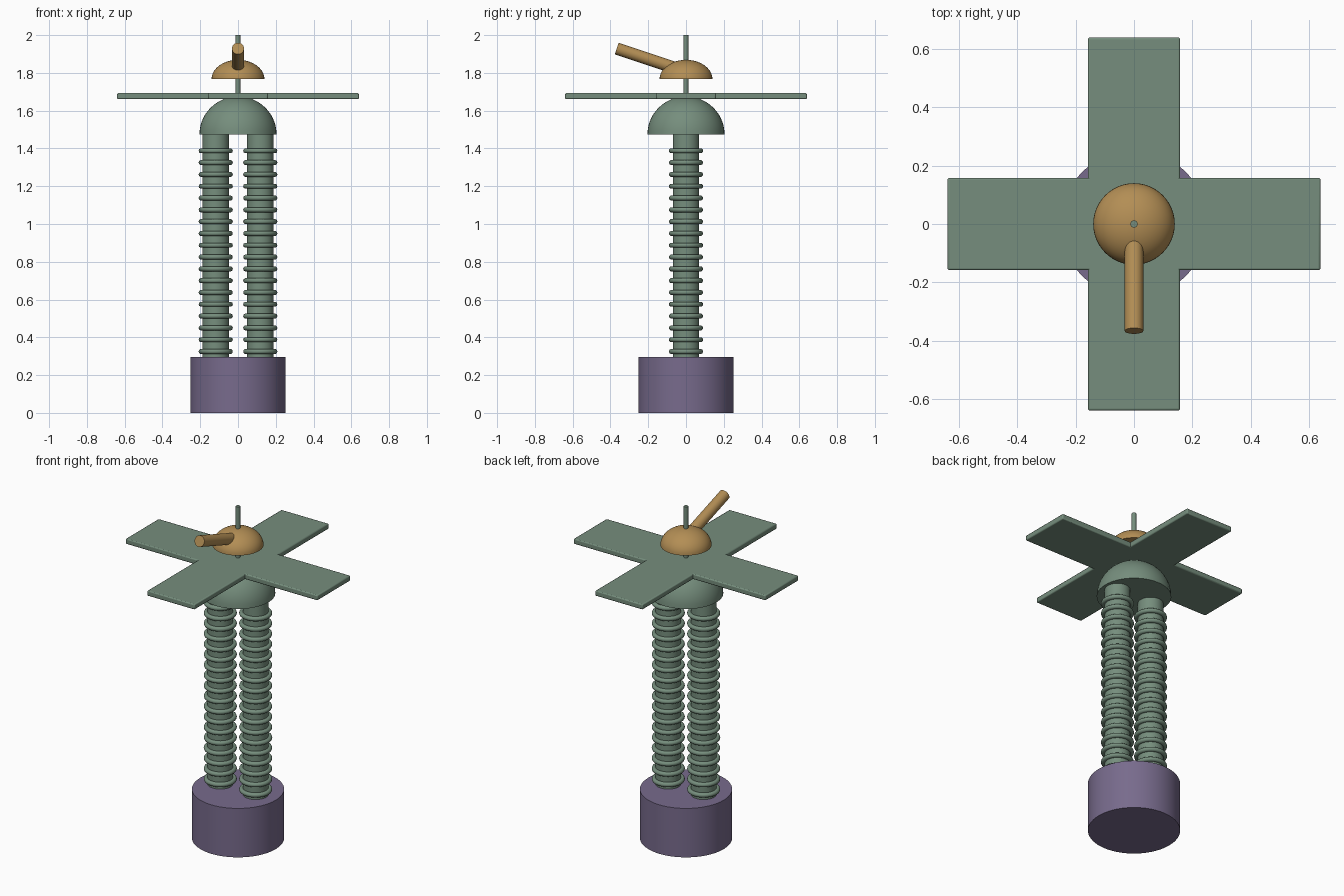
import bpy, math
from mathutils import Vector

if "Cube" in bpy.data.objects:
    bpy.data.objects.remove(bpy.data.objects["Cube"])


def material(name, rgb):
    m = bpy.data.materials.new(name)
    m.diffuse_color = (*rgb, 1)
    m.use_nodes = True
    m.node_tree.nodes["Principled BSDF"].inputs["Base Color"].default_value = m.diffuse_color
    return m


GREEN = material("sage green", (0.18, 0.27, 0.205))
PURPLE = material("dusty purple", (0.187, 0.147, 0.264))
OCHRE = material("ochre", (0.45, 0.27, 0.09))


def finish(name, mat, angle=35):
    ob = bpy.context.object
    ob.name = name
    ob.data.materials.clear()
    ob.data.materials.append(mat)
    bpy.ops.object.shade_smooth_by_angle(angle=math.radians(angle))
    return ob


def rod(name, mat, radius, start, end, sides=48):
    a, b = Vector(start), Vector(end)
    axis = b - a
    bpy.ops.mesh.primitive_cylinder_add(
        vertices=sides, radius=radius, depth=axis.length, location=(a + b) / 2,
        rotation=axis.to_track_quat('Z', 'Y').to_euler())
    return finish(name, mat)


def dome(name, mat, radius, height, z, sides=48, rows=12):
    # Stacked rings closed by a flat underside
    verts, faces = [], []
    for j in range(rows):
        t = j / rows * math.pi / 2
        for i in range(sides):
            a = 2 * math.pi * i / sides
            verts.append((radius * math.cos(t) * math.cos(a),
                          radius * math.cos(t) * math.sin(a), z + height * math.sin(t)))
    verts.append((0, 0, z + height))
    for i in range(sides):
        k = (i + 1) % sides
        for j in range(rows - 1):
            n = j * sides
            faces.append((n + i, n + k, n + sides + k, n + sides + i))
        n = (rows - 1) * sides
        faces.append((n + i, n + k, len(verts) - 1))
    faces.append(tuple(reversed(range(sides))))
    me = bpy.data.meshes.new(name)
    me.from_pydata(verts, [], faces)
    ob = bpy.data.objects.new(name, me)
    bpy.context.collection.objects.link(ob)
    bpy.ops.object.select_all(action='DESELECT')
    ob.select_set(True)
    bpy.context.view_layer.objects.active = ob
    return finish(name, mat)


# Drum base
rod("base", PURPLE, 0.252, (0, 0, 0), (0, 0, 0.295), 64)

# Twin columns with evenly spaced rings
for side, label in ((-1, "left"), (1, "right")):
    x = side * 0.118
    rod(label + "_column", GREEN, 0.07, (x, 0, 0.28), (x, 0, 1.50))
    for i in range(18):
        bpy.ops.mesh.primitive_torus_add(
            location=(x, 0, 0.325 + i * 0.0625), major_segments=40,
            minor_segments=10, major_radius=0.077, minor_radius=0.0135)
        finish(f"{label}_ring_{i + 1}", GREEN, 60)

# Dome joining the columns
dome("lower_dome", GREEN, 0.204, 0.2, 1.475)

# Crossed flat blades
for name, size in (("side_blades", (1.28, 0.316, 0.032)),
                   ("front_back_blades", (0.316, 1.28, 0.032))):
    bpy.ops.mesh.primitive_cube_add(size=1, location=(0, 0, 1.677))
    bpy.context.object.scale = size
    bpy.ops.object.transform_apply(location=False, rotation=False, scale=True)
    ob = finish(name, GREEN)
    bevel = ob.modifiers.new("soft edges", 'BEVEL')
    bevel.width = 0.006
    bevel.segments = 2

# Mast, cap and slanted barrel
rod("mast", GREEN, 0.0125, (0, 0, 1.66), (0, 0, 2.0), 24)
dome("cap", OCHRE, 0.14, 0.102, 1.767)
rod("barrel", OCHRE, 0.032, (0, -0.04, 1.82), (0, -0.367, 1.929), 32)
